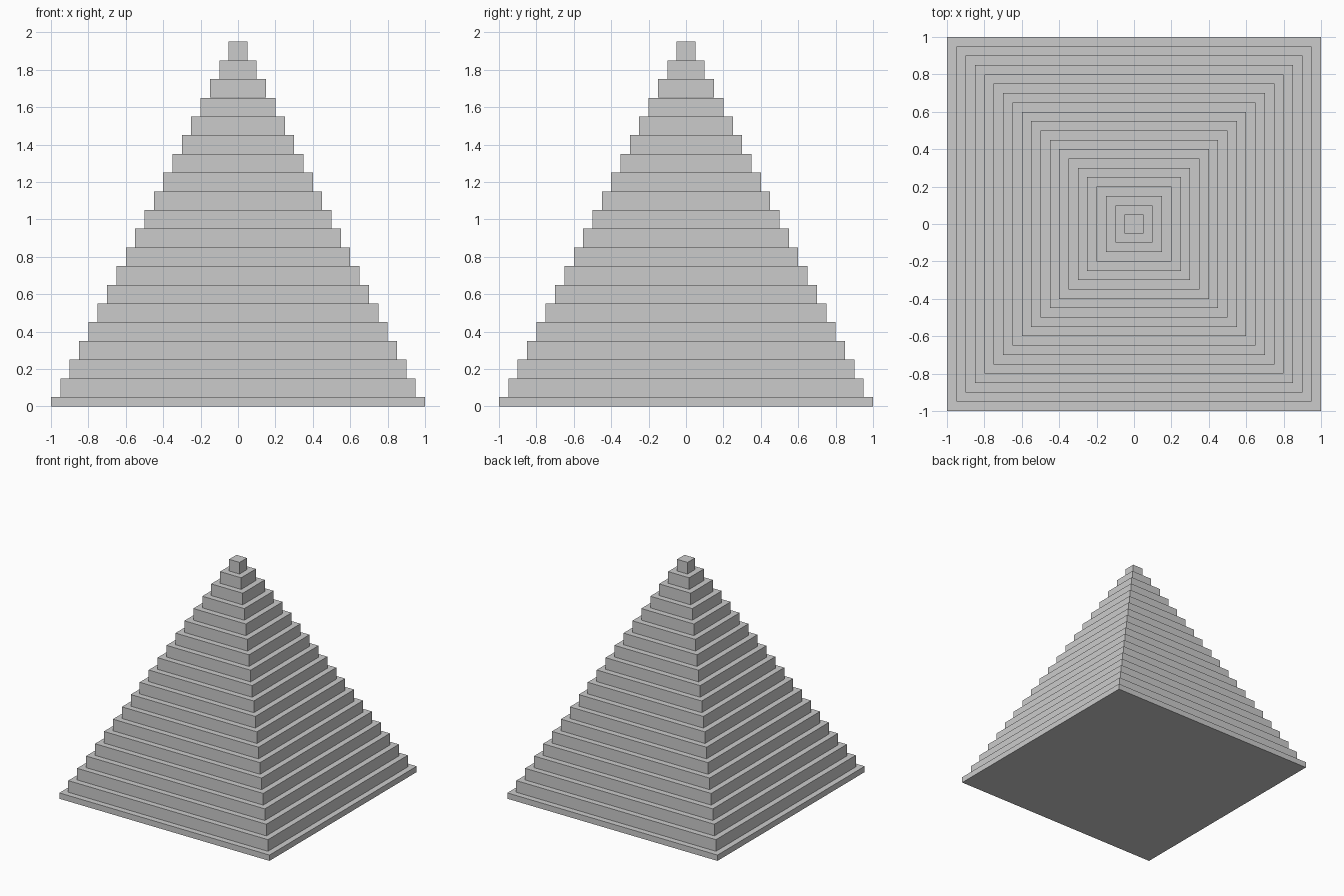
import bpy

if "Cube" in bpy.data.objects:
    bpy.data.objects.remove(bpy.data.objects["Cube"])

TIERS = 20
STEP_IN = 0.05     # each tier is inset this much per side
TIER_H = 0.1
BASE_H = 0.05      # the lowest tier is a half-height slab


def add_box(name, half, z0, z1):
    bpy.ops.mesh.primitive_cube_add(size=1, location=(0, 0, (z0 + z1) / 2))
    box = bpy.context.object
    box.name = name
    box.scale = (2 * half, 2 * half, z1 - z0)
    bpy.ops.object.transform_apply(location=False, rotation=False, scale=True)


# Square base slab
add_box("base_slab", 1.0, 0.0, BASE_H)

# Stacked square tiers shrinking towards the top
for i in range(1, TIERS):
    z0 = BASE_H + (i - 1) * TIER_H
    add_box(f"tier_{i:02d}", 1.0 - i * STEP_IN, z0, z0 + TIER_H)
